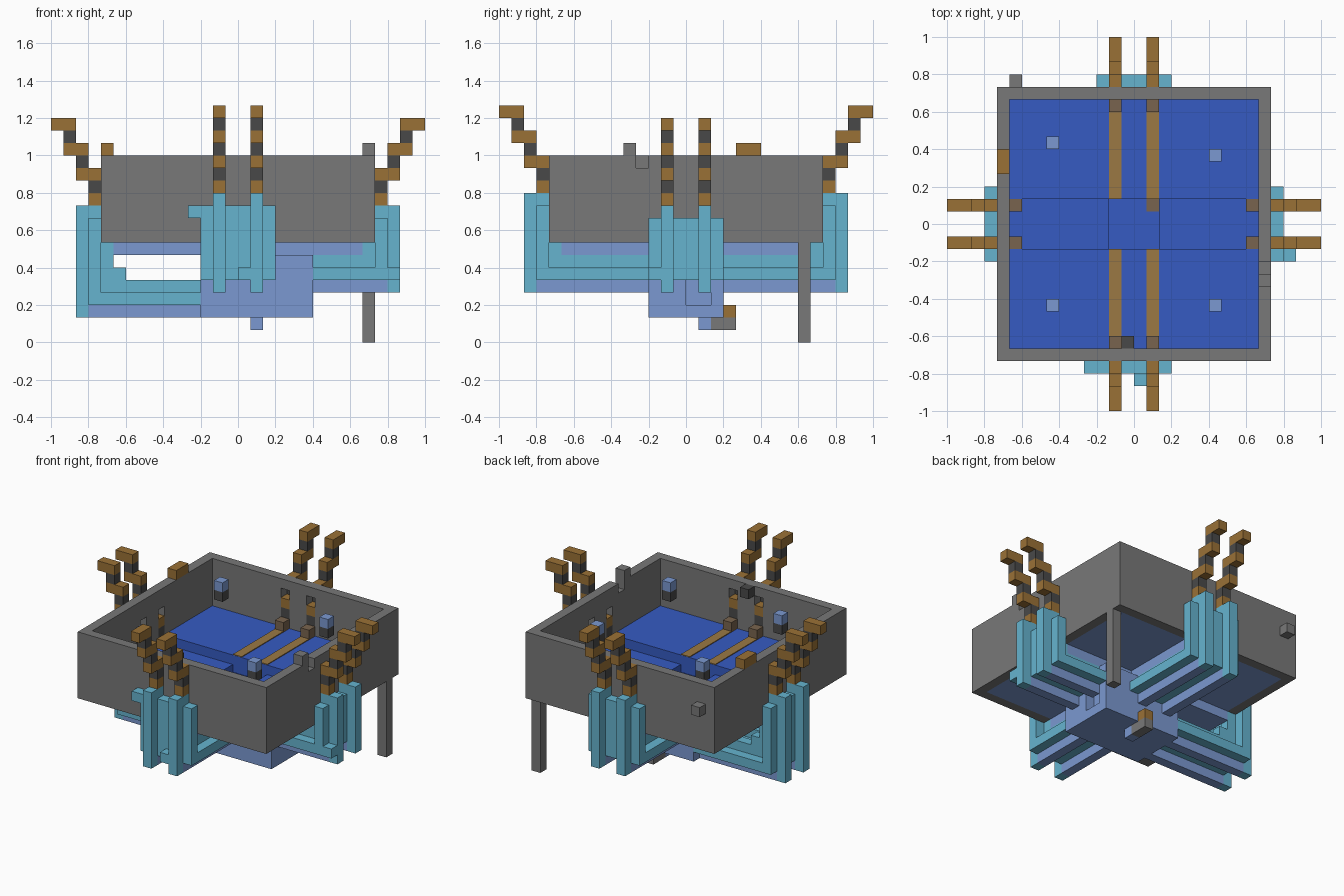
import bpy
import bmesh
from mathutils import Matrix, Vector

old = bpy.data.objects.get("Cube")
if old:
    bpy.data.objects.remove(old, do_unlink=True)

U = 1 / 15  # size of one block


def material(name, rgb):
    lin = [((c / 255 + 0.055) / 1.055) ** 2.4 for c in rgb] + [1]
    m = bpy.data.materials.new(name)
    m.use_nodes = True
    m.diffuse_color = lin
    m.node_tree.nodes["Principled BSDF"].inputs["Base Color"].default_value = lin
    return m


GREY = material("stone grey", (120, 120, 120))
DARK = material("charcoal", (73, 73, 73))
BROWN = material("wood brown", (154, 113, 54))
STRIP = material("plank tan", (155, 121, 68))
MUD = material("grey brown", (121, 100, 78))
TEAL = material("teal", (102, 180, 207))
PERI = material("pale blue", (123, 153, 209))
BLUE = material("deep blue", (54, 91, 194))


def part(name, mat, *boxes):
    """One object from boxes given as x, y, z ranges in block units."""
    bm = bmesh.new()
    for ranges in boxes:
        lo = Vector([min(r) for r in ranges]) * U
        hi = Vector([max(r) for r in ranges]) * U
        size = Matrix.Diagonal((hi - lo).to_4d())
        bmesh.ops.create_cube(bm, matrix=Matrix.Translation((lo + hi) / 2) @ size)
    me = bpy.data.meshes.new(name)
    bm.to_mesh(me)
    bm.free()
    me.materials.append(mat)
    ob = bpy.data.objects.new(name, me)
    bpy.context.collection.objects.link(ob)
    return ob


def facing(axis, sign, along, out, z):
    """Box on one side: a range along the wall and a range outward."""
    o = (out[0] * sign, out[1] * sign)
    return (o, along, z) if axis == "x" else (along, o, z)


LANES = [(-2, -1), (1, 2)]
RIBS = [(-3, -2), (-1, 1), (2, 3)]
SIDES = [("front", "y", -1), ("back", "y", 1), ("right", "x", -1), ("left", "x", 1)]

for side, axis, sign in SIDES:
    def b(along, out, z):
        return facing(axis, sign, along, out, z)

    lift = 1 if axis == "y" else 0
    base = 2 if side == "right" else 4
    end = 11 if axis == "y" else 10
    hub_edge = 6 if side == "left" else 3
    top = 11 + lift

    # Basin wall with two slots for the arms
    wall = [b((-1, 1), (10, 11), (8, 15)), b((2, end), (10, 11), (8, 15))]
    if side == "left":  # notch and raised block on the rim
        wall += [b((-end, -4), (10, 11), (8, 15)), b((-4, -3), (10, 11), (8, 14)),
                 b((-3, -2), (10, 11), (8, 15)), b((-5, -4), (10, 11), (15, 16))]
    else:
        wall.append(b((-end, -2), (10, 11), (8, 15)))
    for lane in LANES:
        wall += [b(lane, (10, 11), (8, top - 2)), b(lane, (10, 11), (top + 2, 15))]
    part(side + "_wall", GREY, *wall)

    # Stepped arms of alternating blocks, passing through the wall
    wood, joints = [], []
    for lane in LANES:
        for k in range(-1, 3):
            z = top + 1 + 2 * k
            joints.append(b(lane, (11 + k, 12 + k), (z, z + 1)))
            wood.append(b(lane, (11 + k, 13 + k), (z + 1, z + 2)))
    part(side + "_arm_wood", BROWN, *wood)
    part(side + "_arm_joints", DARK, *joints)
    part(side + "_inner_blocks", MUD, *[b(l, (9, 11), (top - 2, top - 1)) for l in LANES])

    # Ducts: outer post with cap, inner post, ceiling and bed in each lane
    posts, ducts = [], []
    for lane in LANES:
        posts += [b(lane, (12, 13), (base, top)), b(lane, (11, 12), (top - 1, top))]
        ducts += [b(lane, (hub_edge, 11), (base + 2, base + 3)),
                  b(lane, (10, 11), (base + 3, 8))]
    part(side + "_posts", TEAL, *posts)
    part(side + "_duct_inner", TEAL, *ducts)
    part(side + "_channel_beds", PERI,
         *[b(l, (hub_edge, 12), (base, base + 1)) for l in LANES])

    # Ribs between the lanes, upright and along the bottom
    part(side + "_ribs", TEAL,
         *[b(r, (11, 12), (base + 1, top - 1)) for r in RIBS],
         *[b(r, (hub_edge, 11), (base + 1, base + 2)) for r in RIBS])

# Extra blocks on the ducts
part("right_duct_steps", TEAL, *[((-10, -9), l, (5, 6)) for l in LANES])
part("front_flag_block", TEAL, ((-4, -3), (-12, -11), (10, 11)))
part("front_foot_block", TEAL, ((0, 1), (-13, -12), (5, 6)))
part("left_foot_block", TEAL, ((12, 13), (-3, -2), (5, 6)))

# Basin floor, its underside beams, and water with a sunken cross channel
part("floor_plate", PERI, ((-10, 10), (-10, 10), (8, 8.1)))
part("floor_beams", PERI, ((-10, 10), (-2, 2), (7, 8)),
     ((-2, 2), (2, 10), (7, 8)), ((-2, 2), (-10, -2), (7, 8)))
part("water_banks", BLUE, ((-10, 10), (2, 10), (8.1, 10)), ((-10, 10), (-10, -2), (8.1, 10)))
part("water_channel", BLUE, ((-10, -2), (-2, 2), (8.1, 9)), ((2, 10), (-2, 2), (8.1, 9)))
part("water_centre", BLUE, ((-2, 2), (-2, 2), (8.1, 8.2)))
part("floor_planks", STRIP,
     *[(l, y, (9, 10.08)) for l in LANES for y in ((2.02, 10), (-10, -2.02))])
part("centre_stub", MUD, ((1, 2), (1, 2), (8.1, 8.3)))

# Hanging lamps in the basin
lamps = [(-7, 6), (6, 5), (-7, -7), (6, -7)]
for name, mat, z in (("lamp_tops", PERI, 14), ("lamp_bases", DARK, 13)):
    part(name, mat, *[((x, x + 1), (y, y + 1), (z, z + 1)) for x, y in lamps])

# Central hub with a recess in one face, and the small outlet below it
part("hub", PERI, ((-3, 5), (-3, 3), (2, 7)),
     ((5, 6), (-3, 0), (2, 7)), ((5, 6), (2, 3), (2, 7)),
     ((5, 6), (0, 2), (2, 3)), ((5, 6), (0, 2), (5, 7)))
part("outlet", PERI, ((1, 2), (1, 2), (1, 2)))
part("outlet_pipe", GREY, ((1, 2), (2, 4), (1, 2)))
part("outlet_cap", BROWN, ((1, 2), (3, 4), (2, 3)))

# Leg and loose blocks on the walls
part("leg", GREY, ((10, 11), (9, 10), (0, 8)))
part("back_knob", GREY, ((-10, -9), (11, 12), (12, 13)))
part("rim_block", BROWN, ((-11, -10), (4, 6), (15, 16)))
part("front_inner_knob", DARK, ((-1, 0), (-10, -9), (14, 15)))
